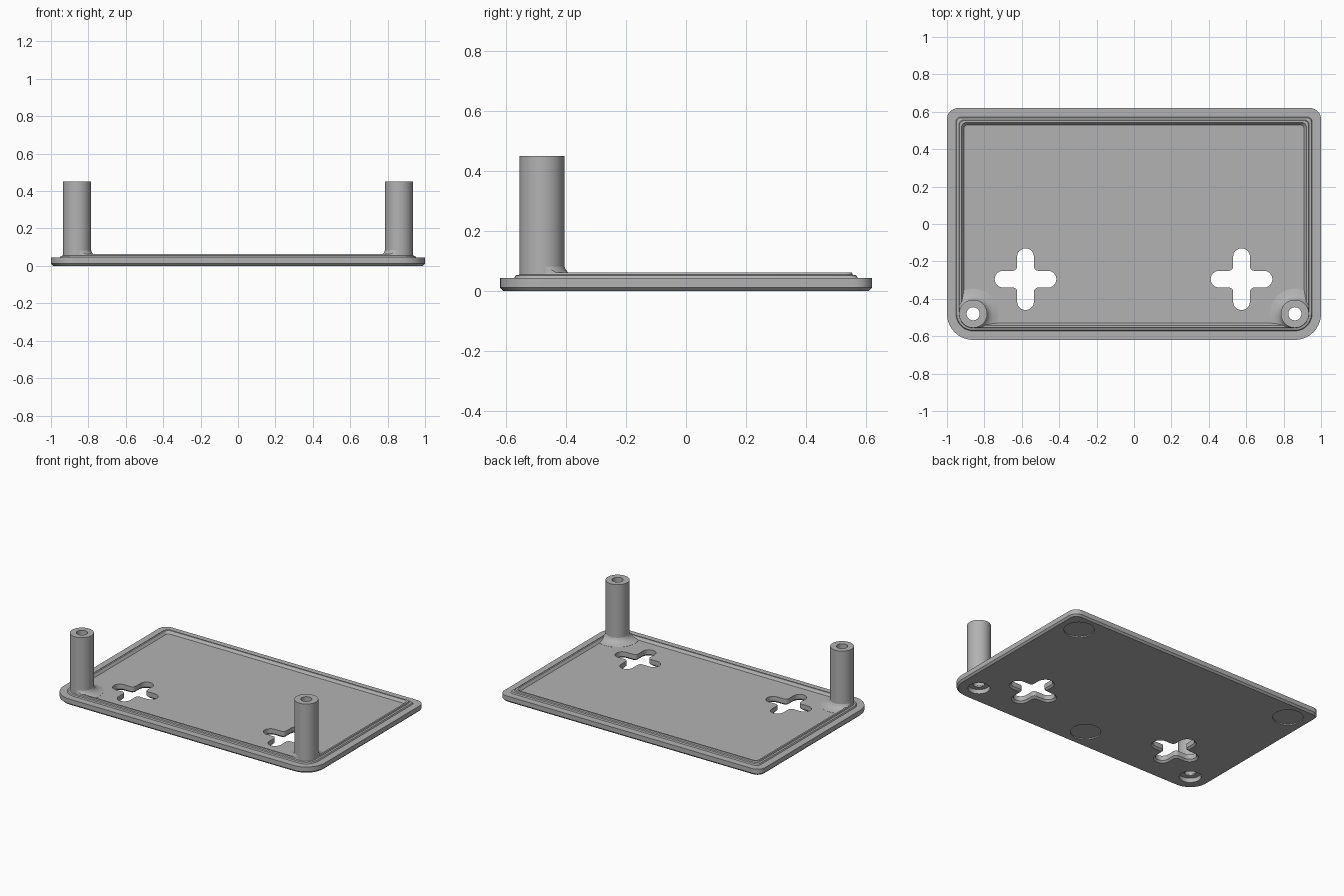
import bpy, bmesh
from math import cos, sin, pi, radians

cube = bpy.data.objects.get("Cube")
if cube:
    bpy.data.objects.remove(cube, do_unlink=True)

grey = bpy.data.materials.new("plain_grey")
grey.use_nodes = True
GREY = (0.45, 0.45, 0.45, 1)
grey.diffuse_color = GREY
grey.node_tree.nodes["Principled BSDF"].inputs["Base Color"].default_value = GREY

HX, HY = 1.0, 0.62          # plate half size
POST_X, POST_Y = 0.86, -0.48


def arc(cx, cy, r, a0, a1, n):
    """Points on an arc, angles in degrees."""
    return [(cx + r * cos(radians(a0 + (a1 - a0) * i / n)),
             cy + r * sin(radians(a0 + (a1 - a0) * i / n))) for i in range(n + 1)]


def circle(cx, cy, r, n=48):
    return arc(cx, cy, r, 0, 360, n)[:-1]


def plate_outline(inset):
    """Rounded rectangle with larger front corners."""
    x, y = HX - inset, HY - inset
    front, back = max(0.14 - inset, 0.03), max(0.06 - inset, 0.025)
    pts = []
    for sx, sy, r, a in ((1, 1, back, 0), (-1, 1, back, 90),
                         (-1, -1, front, 180), (1, -1, front, 270)):
        pts += arc(sx * (x - r), sy * (y - r), r, a, a + 90, 10)
    return pts


def cross_outline(cx, cy, grow):
    """Plus shape with round arm ends and filleted inner corners."""
    h, c, r = 0.045 + grow, 0.12, 0.022
    arm = arc(c, 0, h, -90, 90, 12) + arc(h + r, h + r, r, 270, 180, 5)
    pts = []
    for k in range(4):
        ca, sa = cos(k * pi / 2), sin(k * pi / 2)
        pts += [(cx + x * ca - y * sa, cy + x * sa + y * ca) for x, y in arm]
    return pts


def loft(name, rings, closed=False):
    """Skin a stack of (outline, z) rings; cap the ends or close into a tube."""
    bm = bmesh.new()
    loops = [[bm.verts.new((x, y, z)) for x, y in pts] for pts, z in rings]
    pairs = list(zip(loops, loops[1:])) + ([(loops[-1], loops[0])] if closed else [])
    for a, b in pairs:
        n = len(a)
        for i in range(n):
            j = (i + 1) % n
            bm.faces.new((a[i], a[j], b[j], b[i]))
    if not closed:
        bm.faces.new(loops[0][::-1])
        bm.faces.new(loops[-1])
    bmesh.ops.recalc_face_normals(bm, faces=bm.faces)
    mesh = bpy.data.meshes.new(name)
    bm.to_mesh(mesh)
    bm.free()
    mesh.materials.append(grey)
    obj = bpy.data.objects.new(name, mesh)
    bpy.context.collection.objects.link(obj)
    return obj


def boolean(obj, cutter, operation):
    """Apply a boolean and discard the cutter."""
    mod = obj.modifiers.new("cut", "BOOLEAN")
    mod.object, mod.operation, mod.solver = cutter, operation, "EXACT"
    deps = bpy.context.evaluated_depsgraph_get()
    mesh = bpy.data.meshes.new_from_object(obj.evaluated_get(deps))
    obj.modifiers.clear()
    obj.data = mesh
    bpy.data.objects.remove(cutter, do_unlink=True)


def smooth(obj):
    bpy.ops.object.select_all(action="DESELECT")
    obj.select_set(True)
    bpy.context.view_layer.objects.active = obj
    bpy.ops.object.shade_smooth_by_angle(angle=radians(30))


# Plate with chamfered underside and raised locating lip
section = [(0.012, 0), (0, 0.012), (0, 0.044), (0.048, 0.044), (0.052, 0.053),
           (0.064, 0.055), (0.067, 0.063), (0.078, 0.063), (0.09, 0.045)]
plate = loft("base_plate", [(plate_outline(i), z) for i, z in section])

# Cross-shaped openings, flared underneath
for cx in (-0.58, 0.575):
    cutter = loft("cross_cutter", [(cross_outline(cx, -0.295, g), z) for g, z in
                                   ((0.012, -0.02), (0.012, 0), (0, 0.012), (0, 0.1))])
    boolean(plate, cutter, "DIFFERENCE")

# Shallow round foot recesses on the underside
for x, y in ((0.85, 0.48), (-0.85, 0.48), (0, -0.47)):
    cutter = loft("foot_cutter", [(circle(x, y, 0.095), z) for z in (-0.02, 0.008)])
    boolean(plate, cutter, "DIFFERENCE")

for side, label in ((1, "left"), (-1, "right")):
    px = side * POST_X
    # Counterbored screw hole through the plate
    cutter = loft("screw_cutter", [(circle(px, POST_Y, r), z) for r, z in
                                   ((0.069, -0.02), (0.069, 0.03), (0.036, 0.03), (0.036, 0.1))])
    boolean(plate, cutter, "DIFFERENCE")

    # Hollow post
    post = loft(label + "_post", [(circle(px, POST_Y, r), z) for r, z in
                                  ((0.035, 0.038), (0.075, 0.038), (0.075, 0.45), (0.035, 0.45))], True)
    smooth(post)

    # Fillet at the foot of the post, trimmed to the lip
    flare = loft(label + "_post_fillet", [(circle(px, POST_Y, r), z) for r, z in
                 ((0.07, 0.042), (0.135, 0.042), (0.135, 0.046), (0.11, 0.051),
                  (0.09, 0.06), (0.079, 0.072), (0.074, 0.085), (0.07, 0.085))], True)
    trim = loft("trim_block", [(plate_outline(0.066), z) for z in (0.02, 0.2)])
    boolean(flare, trim, "INTERSECT")
    smooth(flare)

smooth(plate)
